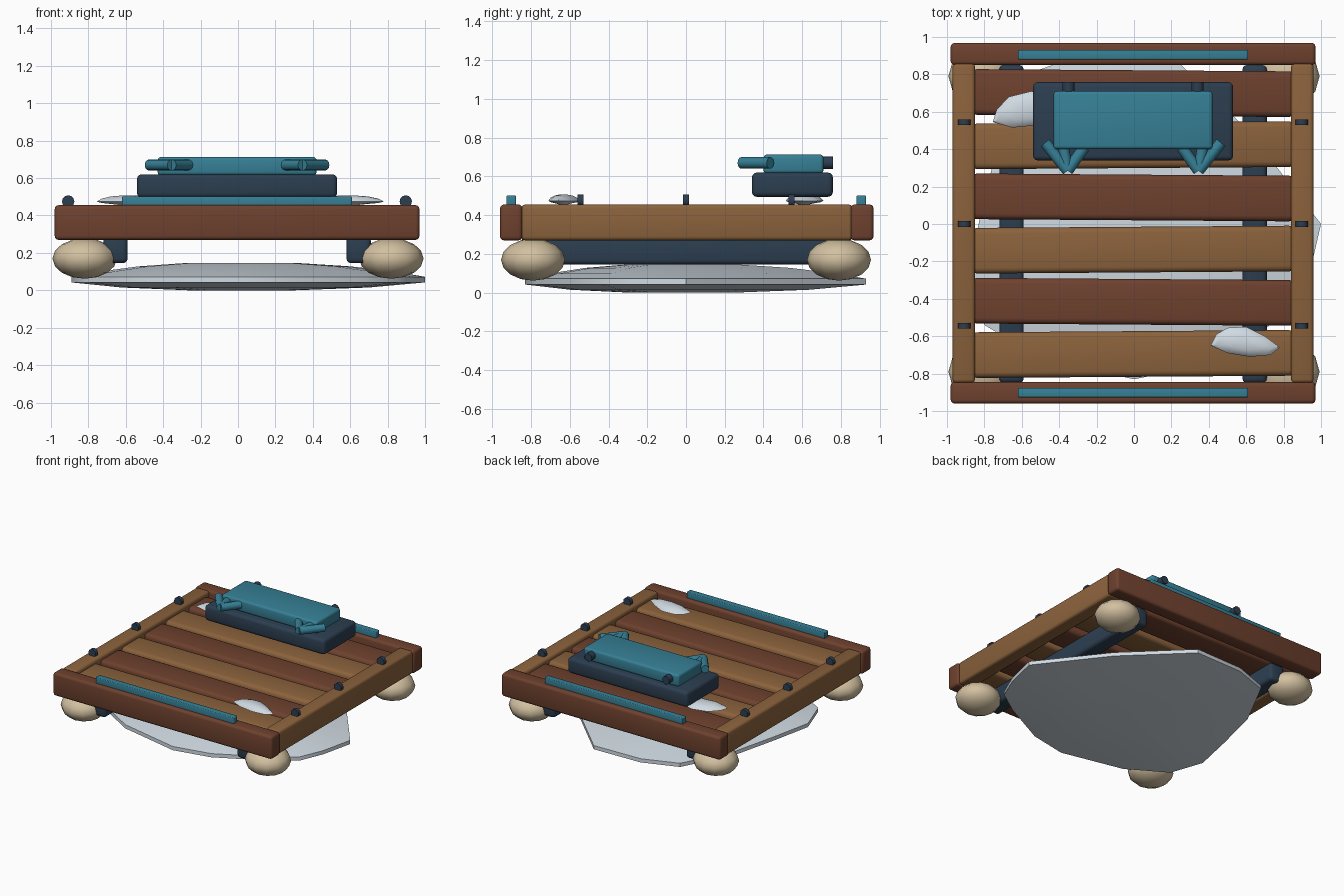
import bpy, bmesh, math
from mathutils import Vector

cube = bpy.data.objects.get("Cube")
if cube:
    bpy.data.objects.remove(cube, do_unlink=True)


def material(name, rgb):
    lin = [((c / 255 + 0.055) / 1.055) ** 2.4 for c in rgb] + [1.0]
    m = bpy.data.materials.new(name)
    m.use_nodes = True
    m.diffuse_color = lin
    b = m.node_tree.nodes["Principled BSDF"]
    b.inputs["Base Color"].default_value = lin
    b.inputs["Roughness"].default_value = 0.8
    return m


RED_WOOD = material("red brown wood", (110, 65, 46))
OAK = material("light brown wood", (139, 98, 60))
SLATE = material("dark slate", (44, 62, 80))
TEAL = material("teal", (54, 128, 150))
TAN = material("tan float", (210, 192, 160))
SNOW = material("pale snow", (208, 218, 226))


def finish(bm, name, mat, angle=40):
    bmesh.ops.recalc_face_normals(bm, faces=bm.faces)
    mesh = bpy.data.meshes.new(name)
    bm.to_mesh(mesh)
    bm.free()
    mesh.materials.append(mat)
    ob = bpy.data.objects.new(name, mesh)
    bpy.context.scene.collection.objects.link(ob)
    bpy.ops.object.select_all(action='DESELECT')
    ob.select_set(True)
    bpy.context.view_layer.objects.active = ob
    bpy.ops.object.shade_smooth_by_angle(angle=math.radians(angle))
    return ob


def box(name, mat, x, y, z, bevel=0.02, turn=0.0):
    """Rounded box from (min, max) ranges."""
    bm = bmesh.new()
    bmesh.ops.create_cube(bm, size=1)
    for v in bm.verts:
        v.co = [c * (r[1] - r[0]) for c, r in zip(v.co, (x, y, z))]
    bmesh.ops.bevel(bm, geom=bm.edges[:], offset=bevel, segments=3,
                    profile=0.5, affect='EDGES')
    ob = finish(bm, name, mat)
    ob.location = [sum(r) / 2 for r in (x, y, z)]
    ob.rotation_euler.z = math.radians(turn)
    return ob


def rod(name, mat, a, b, radius, sides=12):
    """Cylinder between two points."""
    a, b = Vector(a), Vector(b)
    bm = bmesh.new()
    bmesh.ops.create_cone(bm, cap_ends=True, segments=sides, radius1=radius,
                          radius2=radius, depth=(b - a).length)
    ob = finish(bm, name, mat)
    ob.location = (a + b) / 2
    ob.rotation_euler = (b - a).to_track_quat('Z', 'Y').to_euler()
    return ob


def slab(name, outline, layers):
    """Domed slab: layers are (scale about the middle, height), bottom to top."""
    n = len(outline)
    mid = sum((Vector(p) for p in outline), Vector((0, 0))) / n
    bm = bmesh.new()
    rings = []
    for s, z in layers:
        pts = [mid + (Vector(p) - mid) * s for p in outline]
        rings.append([bm.verts.new((p.x, p.y, z)) for p in pts])
    for lo, hi in zip(rings, rings[1:]):
        for i in range(n):
            j = (i + 1) % n
            bm.faces.new((lo[i], lo[j], hi[j], hi[i]))
    bm.faces.new(rings[0])
    bm.faces.new(rings[-1])
    return finish(bm, name, SNOW)


# Outer frame
for side, y in (("front", (-0.96, -0.845)), ("back", (0.85, 0.968))):
    box(side + "_beam", RED_WOOD, (-0.98, 0.97), y, (0.27, 0.455))
for side, x in (("right", (-0.97, -0.85)), ("left", (0.84, 0.96))):
    box(side + "_rail", OAK, x, (-0.85, 0.86), (0.27, 0.455))

# Deck planks, alternating wood, very slightly askew
for i in range(6):
    y = -0.695 + i * 0.279
    box(f"deck_plank_{i + 1}", RED_WOOD if i % 2 else OAK, (-0.87, 0.86),
        (y - 0.122, y + 0.122), (0.28, 0.425), 0.03, -0.4 if i % 2 else 0.4)

# Joists under the deck
for side, x in (("right", -0.655), ("left", 0.645)):
    box(side + "_joist", SLATE, (x - 0.065, x + 0.065), (-0.85, 0.85),
        (0.145, 0.29), 0.025)

# Corner floats
for ys, end in ((-1, "front"), (1, "back")):
    for xs, side in ((-1, "right"), (1, "left")):
        bm = bmesh.new()
        bmesh.ops.create_uvsphere(bm, u_segments=12, v_segments=8, radius=1)
        bmesh.ops.scale(bm, vec=(0.172, 0.165, 0.108), verts=bm.verts)
        ob = finish(bm, f"{end}_{side}_float", TAN, 60)
        ob.location = (xs * 0.82, ys * 0.79, 0.17)

# Teal strips on the end beams
for side, y in (("front", -0.902), ("back", 0.905)):
    box(side + "_strip", TEAL, (-0.62, 0.61), (y - 0.025, y + 0.025),
        (0.44, 0.502), 0.006)

# Small discs standing on the side rails
for side, x in (("right", -0.908), ("left", 0.897)):
    for i, y in enumerate((-0.545, 0, 0.545)):
        rod(f"{side}_rail_ring_{i + 1}", SLATE, (x, y - 0.015, 0.475),
            (x, y + 0.015, 0.475), 0.033)

# Chest with lid, hinges and latch rods
box("chest_body", SLATE, (-0.54, 0.53), (0.34, 0.758), (0.495, 0.62), 0.025)
box("chest_lid", TEAL, (-0.43, 0.42), (0.40, 0.71), (0.615, 0.713), 0.018)
for s, side in ((-1, "right"), (1, "left")):
    x = -0.005 + s * 0.345
    rod(side + "_hinge", SLATE, (x, 0.68, 0.67), (x, 0.758, 0.67), 0.032)
    for i, (dx, y) in enumerate(((0.125, 0.435), (0.03, 0.42), (-0.085, 0.41))):
        rod(f"{side}_latch_rod_{i + 1}", TEAL, (x + s * dx, y, 0.67),
            (x + s * 0.005, 0.285, 0.67), 0.03)

# Sheet of ice beneath
slab("ice_sheet",
     [(1, 0), (0.61, 0.5), (0.17, 0.93), (-0.24, 0.92), (-0.52, 0.82),
      (-0.73, 0.42), (-0.82, 0.05), (-0.89, -0.28), (-0.8, -0.54),
      (-0.5, -0.72), (0, -0.83), (0.3, -0.77), (0.67, -0.58),
      (0.86, -0.45), (0.94, -0.26)],
     [(0.3, 0), (0.7, 0.015), (1, 0.042), (1, 0.072), (0.85, 0.098),
      (0.6, 0.128), (0.3, 0.147)])

# Snow patches on the deck
PATCH = [(0.2, 0.45), (0.35, 0.458), (0.85, 0.467), (1, 0.474),
         (0.85, 0.49), (0.55, 0.502), (0.2, 0.507)]
slab("front_snow_patch",
     [(0.41, -0.65), (0.44, -0.59), (0.5, -0.555), (0.6, -0.55), (0.7, -0.6),
      (0.78, -0.66), (0.73, -0.7), (0.62, -0.71), (0.5, -0.69)], PATCH)
slab("back_snow_patch",
     [(-0.755, 0.545), (-0.735, 0.61), (-0.67, 0.68), (-0.55, 0.71),
      (-0.43, 0.68), (-0.4, 0.6), (-0.5, 0.53), (-0.65, 0.515)], PATCH)
